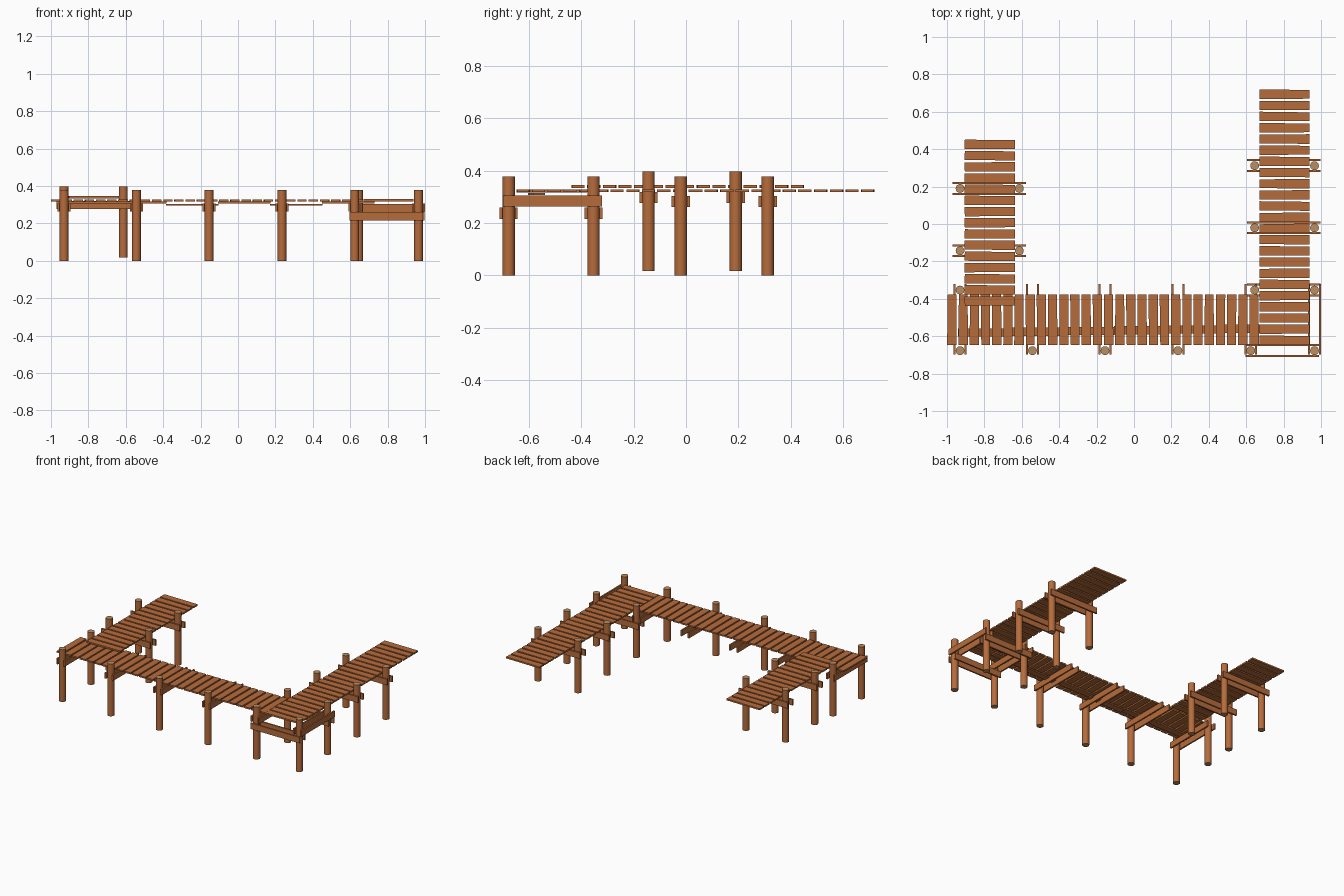
import bpy, random
from math import radians

if "Cube" in bpy.data.objects:
    bpy.data.objects.remove(bpy.data.objects["Cube"])

random.seed(4)


def material(name, rgb):
    m = bpy.data.materials.new(name)
    m.diffuse_color = (*rgb, 1)
    m.use_nodes = True
    m.node_tree.nodes["Principled BSDF"].inputs["Base Color"].default_value = m.diffuse_color
    return m


wood = material("wood", (0.47, 0.15, 0.045))
cut_wood = material("cut_wood", (0.5, 0.27, 0.12))


def board(name, center, size, turn=0.0, taper=0.0):
    """Box board; taper narrows the +x half of its y width."""
    bpy.ops.mesh.primitive_cube_add(size=1, location=center)
    o = bpy.context.object
    o.name = name
    for v in o.data.vertices:
        v.co.x *= size[0]
        v.co.y *= size[1] * (1 + (taper if v.co.x > 0 else -taper))
        v.co.z *= size[2]
    o.rotation_euler.z = turn
    o.data.materials.append(wood)
    return o


def post(x, y, z0=0.0, z1=0.378):
    bpy.ops.mesh.primitive_cylinder_add(vertices=16, radius=0.0235, depth=z1 - z0,
                                        location=(x, y, (z0 + z1) / 2))
    o = bpy.context.object
    o.name = "post"
    o.data.materials.append(wood)
    o.data.materials.append(cut_wood)
    for p in o.data.polygons:
        p.material_index = 1 if abs(p.normal.z) > 0.9 else 0
    bpy.ops.object.shade_smooth_by_angle(angle=radians(40))


def beams_along_x(x, y, z):
    for s in (-1, 1):
        board("cross_beam", (x, y + s * 0.029, z), (0.392, 0.011, 0.043))


def beams_along_y(x, z=0.284):
    for s in (-1, 1):
        board("cross_beam", (x + s * 0.029, -0.51, z), (0.011, 0.378, 0.042))


def deck(name, start, count, pitch, fixed, z, along_x):
    """Row of slightly uneven planks."""
    for i in range(count):
        p = start + i * pitch
        turn = random.uniform(-0.008, 0.008)
        taper = random.uniform(-0.06, 0.06)
        loc = (p, fixed, z) if along_x else (fixed, p, z)
        board(name, loc, (0.268, 0.049, 0.011),
              turn + (radians(90) if along_x else 0), taper)


# Planked walkways
deck("main_plank", -0.973, 28, 0.0598, -0.512, 0.3225, True)
deck("right_plank", -0.622, 23, 0.0598, 0.804, 0.3235, False)
deck("left_plank", -0.412, 15, 0.0598, -0.771, 0.3395, False)

# Lengthwise boards under the main walkway, alternately lapped
for i in range(6):
    board("stringer", (-0.80 + i * 0.278, -0.58 + i * 0.004, 0.300 if i in (2, 4) else 0.311),
          (0.28, 0.045, 0.009))

# Main walkway supports
for x in (-0.93, -0.543, -0.155, 0.235, 0.624):
    post(x, -0.677)
    beams_along_y(x)
post(-0.93, -0.353)

# Right walkway supports
post(0.965, -0.677)
beams_along_y(0.965)
for y in (-0.353, -0.02, 0.312):
    post(0.645, y)
    post(0.965, y)
for y, z in ((-0.677, 0.238), (-0.353, 0.238), (-0.02, 0.282), (0.312, 0.282)):
    beams_along_x(0.793 if y < -0.6 else 0.801, y, z)

# Left walkway supports
for y in (-0.143, 0.19):
    post(-0.93, y, 0.018, 0.396)
    post(-0.613, y, 0.018, 0.396)
    beams_along_x(-0.774, y, 0.298)
